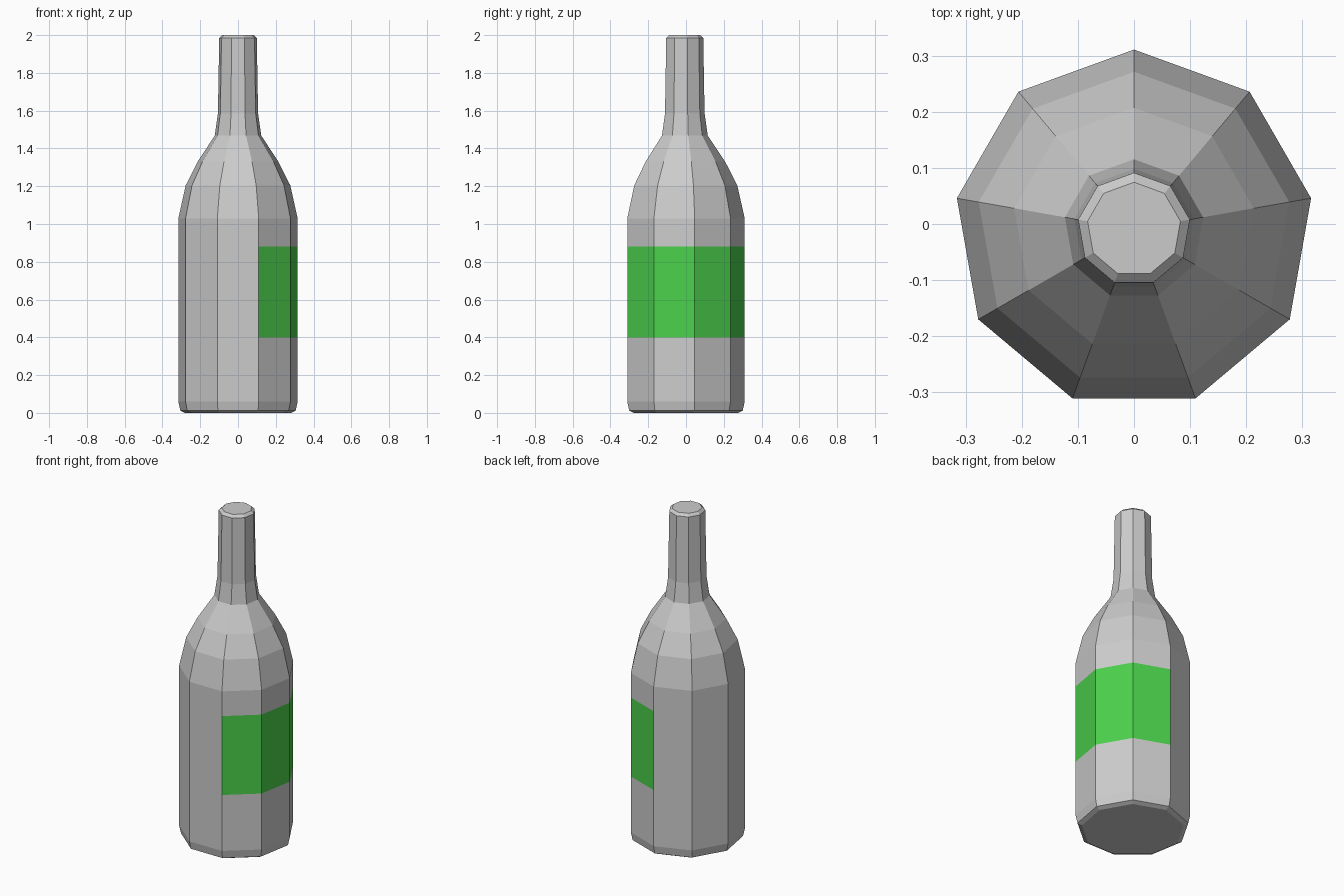
import bpy, bmesh
from math import pi, sin, cos

if "Cube" in bpy.data.objects:
    bpy.data.objects.remove(bpy.data.objects["Cube"])

SIDES = 9
R = 0.3205
CY = -R * (1 - cos(pi / SIDES)) / 2      # centres the odd-sided outline in y

# bottle silhouette: (radius, height)
PROFILE = [(0.285, 0.0), (0.31, 0.012), (R, 0.06), (R, 0.40), (R, 0.88), (R, 1.03),
           (0.281, 1.205), (0.217, 1.33), (0.125, 1.468), (0.108, 1.585),
           (0.101, 1.985), (0.084, 2.0)]
LABEL_BAND = 3                           # band between z 0.40 and 0.88
LABEL_SIDES = {5, 6, 7, 8}               # right-hand sides, front to back

green = bpy.data.materials.new("label_green")
green.diffuse_color = (0.07, 0.63, 0.07, 1)
green.use_nodes = True
green.node_tree.nodes["Principled BSDF"].inputs["Base Color"].default_value = green.diffuse_color

bm = bmesh.new()
rings = []
for r, z in PROFILE:
    angles = [pi / 2 + 2 * pi * i / SIDES for i in range(SIDES)]
    rings.append([bm.verts.new((r * cos(a), CY + r * sin(a), z)) for a in angles])

# walls, with the wrapped label coloured green
for band, (lo, hi) in enumerate(zip(rings, rings[1:])):
    for i in range(SIDES):
        j = (i + 1) % SIDES
        face = bm.faces.new((lo[i], lo[j], hi[j], hi[i]))
        if band == LABEL_BAND and i in LABEL_SIDES:
            face.material_index = 1

# base and mouth caps
bm.faces.new(rings[0][::-1])
bm.faces.new(rings[-1])

mesh = bpy.data.meshes.new("bottle")
bm.to_mesh(mesh)
bm.free()
mesh.materials.append(None)              # plain grey glass
mesh.materials.append(green)
bottle = bpy.data.objects.new("bottle", mesh)
bpy.context.collection.objects.link(bottle)
